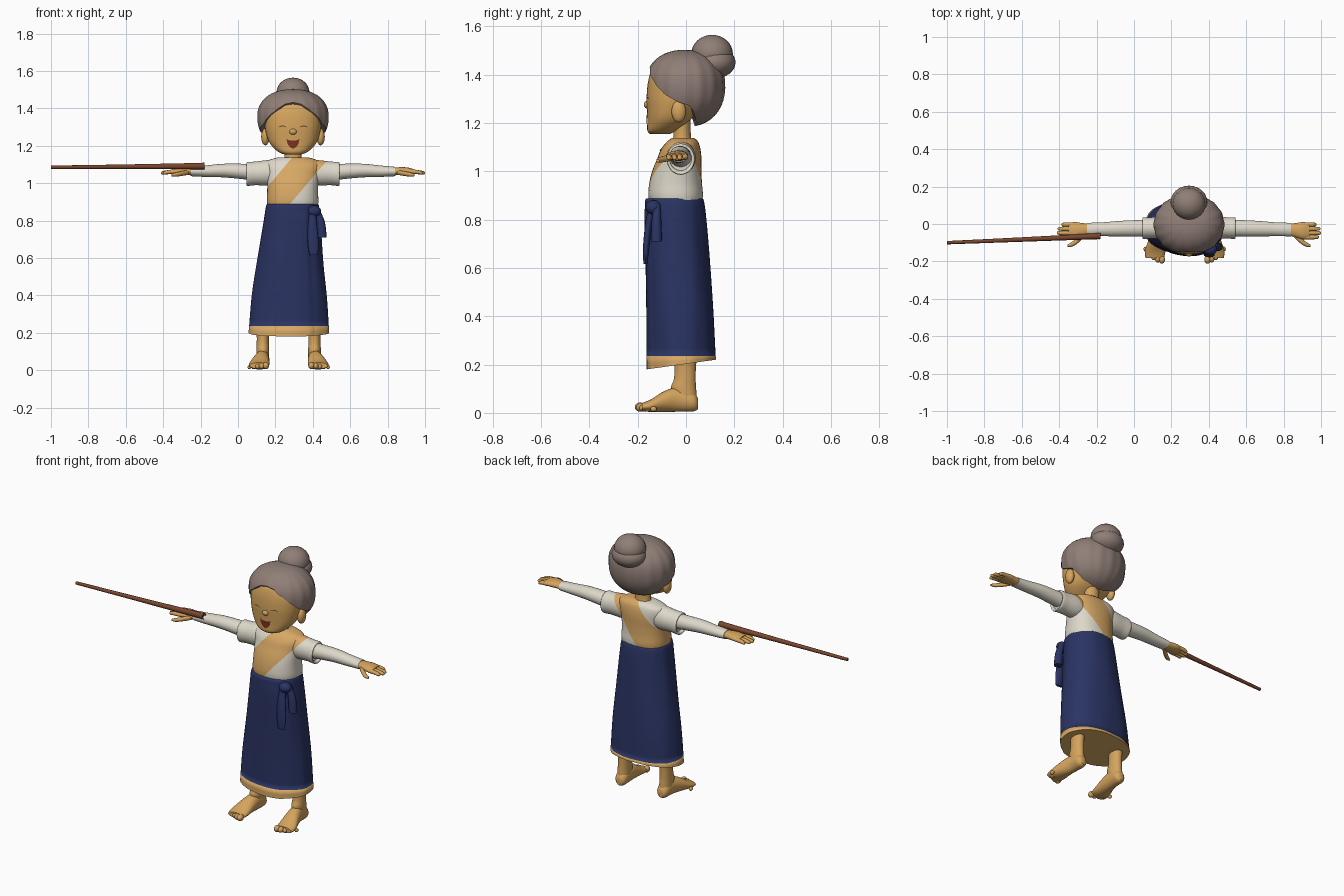
import bpy, bmesh, math
from mathutils import Vector
from mathutils.bvhtree import BVHTree

if "Cube" in bpy.data.objects:
    bpy.data.objects.remove(bpy.data.objects["Cube"])

CX = 0.294   # body centre line
LX = 0.271   # centre line of skirt hem and legs


def material(name, r, g, b):
    m = bpy.data.materials.new(name)
    m.use_nodes = True
    m.diffuse_color = (r, g, b, 1)
    m.node_tree.nodes["Principled BSDF"].inputs["Base Color"].default_value = (r, g, b, 1)
    return m


SKIN = material("warm_skin", .66, .37, .11)
SASH = material("tan_cloth", .68, .39, .13)
SHIRT = material("off_white_cloth", .73, .69, .59)
NAVY = material("navy_cloth", .023, .034, .125)
HAIR = material("grey_brown_hair", .28, .21, .185)
WOOD = material("brown_wood", .2, .062, .028)
MOUTH = material("dark_red_mouth", .2, .03, .014)
EYE = material("dark_brown_line", .12, .05, .018)


def finish(ob, *mats):
    for m in mats:
        ob.data.materials.append(m)
    bpy.ops.object.select_all(action='DESELECT')
    ob.select_set(True)
    bpy.context.view_layer.objects.active = ob
    bpy.ops.object.shade_smooth_by_angle(angle=math.radians(50))
    return ob


def build(name, verts, faces, *mats):
    me = bpy.data.meshes.new(name)
    me.from_pydata(verts, [], faces)
    bm = bmesh.new()
    bm.from_mesh(me)
    bmesh.ops.recalc_face_normals(bm, faces=bm.faces)
    bm.to_mesh(me)
    bm.free()
    ob = bpy.data.objects.new(name, me)
    bpy.context.collection.objects.link(ob)
    return finish(ob, *mats)


def skin_rings(rings, start, end):
    """Join rings of equal length and close both ends with a fan."""
    n, verts, faces = len(rings[0]), [p for r in rings for p in r], []
    for i in range(len(rings) - 1):
        for j in range(n):
            k = (j + 1) % n
            faces.append((i * n + j, i * n + k, (i + 1) * n + k, (i + 1) * n + j))
    for base, tip in ((0, start), (len(verts) - n, end)):
        verts.append(tip)
        faces += [(base + j, base + (j + 1) % n, len(verts) - 1) for j in range(n)]
    return verts, faces


def power(v, e):
    return math.copysign(abs(v) ** e, v)


def loft(name, secs, *mats, axis='z', n=32, steps=4, p=2.0, warp=None):
    """Sections are (position on axis, two centres, two radii), joined by a spline."""
    place = {'z': lambda t, a, b: (a, b, t), 'x': lambda t, a, b: (t, a, b),
             'y': lambda t, a, b: (a, t, b)}[axis]
    V, rows = [Vector(s) for s in secs], []
    for i in range(len(V) - 1):
        a, b, c, d = V[max(i - 1, 0)], V[i], V[i + 1], V[min(i + 2, len(V) - 1)]
        for k in range(steps):
            t = k / steps
            rows.append(b + (c - a) * t / 2 + (a * 2 - b * 5 + c * 4 - d) * t * t / 2
                        + (b * 3 - a - c * 3 + d) * t ** 3 / 2)
    rows.append(V[-1])
    rings = []
    for t, a, b, ra, rb in rows:
        ring = []
        for j in range(n):
            g = math.tau * j / n
            w = warp(g, t) if warp else 1
            ring.append(place(t, a + w * ra * power(math.cos(g), 2 / p),
                              b + w * rb * power(math.sin(g), 2 / p)))
        rings.append(ring)
    return build(name, *skin_rings(rings, place(*rows[0][:3]), place(*rows[-1][:3])), *mats)


def ball(name, loc, size, mat):
    bpy.ops.mesh.primitive_uv_sphere_add(segments=24, ring_count=16, location=loc)
    ob = bpy.context.object
    ob.name, ob.scale = name, size
    return finish(ob, mat)


def cut_and_paint(ob, planes, rule):
    bm = bmesh.new()
    bm.from_mesh(ob.data)
    for co, no in planes:
        bmesh.ops.bisect_plane(bm, geom=bm.verts[:] + bm.edges[:] + bm.faces[:],
                               plane_co=co, plane_no=no)
    for f in bm.faces:
        f.material_index = int(rule(f.calc_center_median()))
    bm.to_mesh(ob.data)
    bm.free()


def sash(ob):
    planes = [((x, 0, .885), (1, 0, -.85)) for x in (.076, .275)]
    cut_and_paint(ob, planes, lambda c: .076 < c.x - .85 * (c.z - .885) < .275)


# Wrapped skirt: soft folds, an overlapping front edge and a tan hem
def folds(g, z):
    w = 1 + .008 * math.sin(5 * g + 9 * z) + .005 * math.sin(11 * g - 6 * z)
    back = (math.radians(304) - g) / math.radians(60)
    return w + (.04 * (1 - back) if 0 <= back < 1 and z < .83 else 0)


skirt = loft("skirt", [(.2, .271, -.017, .216, .142), (.235, .272, -.018, .213, .141),
                       (.4, .275, -.023, .2, .138), (.6, .28, -.033, .175, .133),
                       (.8, .288, -.043, .152, .127), (.875, .29, -.047, .142, .122),
                       (.888, .29, -.047, .134, .115)],
             NAVY, SASH, n=72, p=2.2, warp=folds)
cut_and_paint(skirt, [((0, 0, .235), (0, 0, 1))], lambda c: c.z < .235)
for v in skirt.data.vertices:
    if v.co.z < .234:
        v.co.z += .14 * (v.co.y + .02) * (.235 - v.co.z) / .035
skirt.data.vertices[len(skirt.data.vertices) - 1].co.z += 0

# Knot and hanging ends at the waist
ball("waist_knot", (.408, -.135, .85), (.036, .032, .03), NAVY)
loft("knot_tail_front", [(.86, .4, -.14, .014, .012), (.78, .398, -.155, .024, .014),
                         (.68, .402, -.165, .029, .013), (.615, .405, -.168, .022, .008)],
     NAVY, n=16)
loft("knot_tail_side", [(.86, .42, -.12, .016, .014), (.79, .443, -.122, .022, .02),
                        (.71, .45, -.122, .024, .023)], NAVY, n=16)

# Shirt body with diagonal sash
shirt = loft("shirt", [(.86, .292, -.042, .132, .105), (.9, .292, -.043, .138, .113),
                       (.95, .292, -.043, .136, .109), (1.0, .293, -.038, .137, .102),
                       (1.05, CX, -.028, .143, .092), (1.09, CX, -.022, .15, .082),
                       (1.12, CX, -.015, .135, .066), (1.138, CX, -.012, .08, .046)],
             SHIRT, SASH, n=48, p=2.3)
sash(shirt)

# Neck and head
loft("neck", [(1.1, CX, -.015, .056, .046), (1.15, CX, -.016, .045, .036),
              (1.25, CX, -.02, .046, .04)], SKIN)
head = loft("head", [(1.153, CX, -.108, .045, .04), (1.168, CX, -.1, .08, .06),
                     (1.21, CX, -.072, .122, .088), (1.26, CX, -.056, .142, .106),
                     (1.31, CX, -.05, .15, .113), (1.38, CX, -.043, .15, .112),
                     (1.43, CX, -.025, .125, .108), (1.46, CX, 0, .08, .07)],
            SKIN, n=48, p=2.25)
ball("nose", (CX, -.16, 1.275), (.02, .014, .016), SKIN)

# Painted face details, laid just over the face surface
face = BVHTree.FromPolygons([v.co.copy() for v in head.data.vertices],
                            [tuple(q.vertices) for q in head.data.polygons])


def face_strip(name, cx, w, top, thick, mat, lift=.003):
    cols, rows, verts = 16, 5, []
    for i in range(cols + 1):
        u = 2 * i / cols - 1
        for j in range(rows + 1):
            x, z = cx + w * u, top(u) - thick(u) * j / rows
            hit = face.ray_cast(Vector((x, -1, z)), Vector((0, 1, 0)))[0]
            verts.append((x, hit.y - lift, z))
    m = rows + 1
    faces = [(i * m + j, (i + 1) * m + j, (i + 1) * m + j + 1, i * m + j + 1)
             for i in range(cols) for j in range(rows)]
    build(name, verts, faces, mat)


face_strip("mouth", CX, .034, lambda u: 1.227 + .008 * u * u,
           lambda u: .001 + .04 * math.sqrt(1 - u * u), MOUTH)
for s, side in ((1, "left"), (-1, "right")):
    face_strip(side + "_closed_eye", CX + s * .057, .021, lambda u: 1.308 - .008 * u * u,
               lambda u: .002 + .004 * (1 - u * u), EYE)

# Hair cap: the hairline height follows the angle from the face to the nape
LINE = [(0, 1.432), (15, 1.422), (40, 1.365), (58, 1.318), (80, 1.285), (98, 1.27),
        (114, 1.21), (140, 1.19), (180, 1.186)]


def hairline(deg):
    for (a, za), (b, zb) in zip(LINE, LINE[1:]):
        if deg <= b:
            return za + (zb - za) * (deg - a) / (b - a)
    return LINE[-1][1]


N, ROWS, CZ = 96, 20, 1.355
hair_rings = [[] for _ in range(ROWS)]
for j in range(N):
    az = math.tau * j / N
    edge = hairline(math.degrees(min(az, math.tau - az))) - CZ
    c = max(-1, min(1, edge / (.147 if edge > 0 else .172)))
    last = math.acos(power(c, 1 / .9))
    for i in range(ROWS):
        phi = last * (i + 1) / ROWS
        r = math.sin(phi) ** .88 * (1 + .01 * math.sin(phi) * math.cos(16 * az))
        z = power(math.cos(phi), .9) * (.147 if math.cos(phi) > 0 else .172)
        hair_rings[i].append((CX + .189 * r * math.sin(az), -.003 - .164 * r * math.cos(az), CZ + z))
build("hair", *skin_rings(hair_rings, (CX, 0, CZ + .147), (CX, 0, 1.3)), HAIR)
ball("bun_base", (CX, .118, 1.45), (.098, .087, .066), HAIR)
ball("bun_top", (CX, .108, 1.485), (.088, .086, .079), HAIR)

# Paired parts: ears, sleeves, arms, hands, legs and feet
for s, side in ((1, "left"), (-1, "right")):
    def off(secs, s=s):
        return [(CX + s * t, *rest) for t, *rest in secs]

    ball(side + "_ear", (CX + s * .148, -.03, 1.247), (.022, .03, .045), SKIN)
    sash(loft(side + "_short_sleeve",
              off([(.06, -.02, 1.055, .055, .062), (.13, -.02, 1.055, .06, .068),
                   (.2, -.021, 1.052, .057, .063), (.245, -.022, 1.049, .057, .064),
                   (.247, -.022, 1.049, .047, .052), (.235, -.022, 1.049, .044, .046)]),
              SHIRT, SASH, axis='x'))
    loft(side + "_long_sleeve",
         off([(.2, -.022, 1.058, .046, .044), (.36, -.025, 1.067, .042, .037),
              (.46, -.028, 1.064, .037, .031), (.545, -.03, 1.062, .036, .025)]),
         SHIRT, axis='x')
    loft(side + "_palm",
         off([(.53, -.03, 1.062, .031, .021), (.57, -.033, 1.064, .038, .021),
              (.61, -.036, 1.064, .046, .02), (.645, -.037, 1.061, .042, .014)]),
         SKIN, axis='x', n=20)
    for i, reach in enumerate((.682, .702, .706, .695)):
        y = -.003 - .0225 * i
        loft(f"{side}_finger_{i + 1}",
             off([(.62, y, 1.062, .012, .012), (.66, y, 1.06, .0115, .011),
                  (reach - .008, y, 1.055, .0095, .009), (reach, y, 1.054, .004, .004)]),
             SKIN, axis='x', n=12)
    loft(side + "_thumb",
         off([(.555, -.05, 1.058, .014, .013), (.59, -.083, 1.052, .016, .013),
              (.625, -.108, 1.046, .013, .011), (.65, -.116, 1.043, .006, .006)]),
         SKIN, axis='x', n=12)

    loft(side + "_lower_leg",
         [(.04, LX + s * .138, .005, .033, .042), (.1, LX + s * .138, -.01, .034, .052),
          (.14, LX + s * .138, -.005, .033, .045), (.2, LX + s * .138, -.003, .034, .045),
          (.3, LX + s * .14, 0, .045, .055)], SKIN, n=24)
    loft(side + "_foot",
         [(y, LX + s * x, z, rx, rz) for y, x, z, rx, rz in
          [(.05, .138, .038, .018, .022), (.03, .138, .046, .034, .04),
           (-.03, .14, .056, .037, .051), (-.09, .149, .047, .046, .043),
           (-.145, .158, .03, .055, .026), (-.182, .16, .024, .049, .017)]],
         SKIN, axis='y', n=24)
    for i in range(5):
        r = .019 - .002 * i
        ball(f"{side}_toe_{i + 1}", (LX + s * (.122 + .022 * i), -.19 + .007 * i * i / 2, r + .005),
             (r * .9, r * 1.15, r), SKIN)

# Tapered walking stick lying along the right hand
loft("stick", [(-1.0, -.1, 1.085, .009, .009), (-.6, -.083, 1.088, .012, .012),
               (-.215, -.066, 1.091, .016, .017), (-.19, -.065, 1.092, .017, .018)],
     WOOD, axis='x', n=12)
